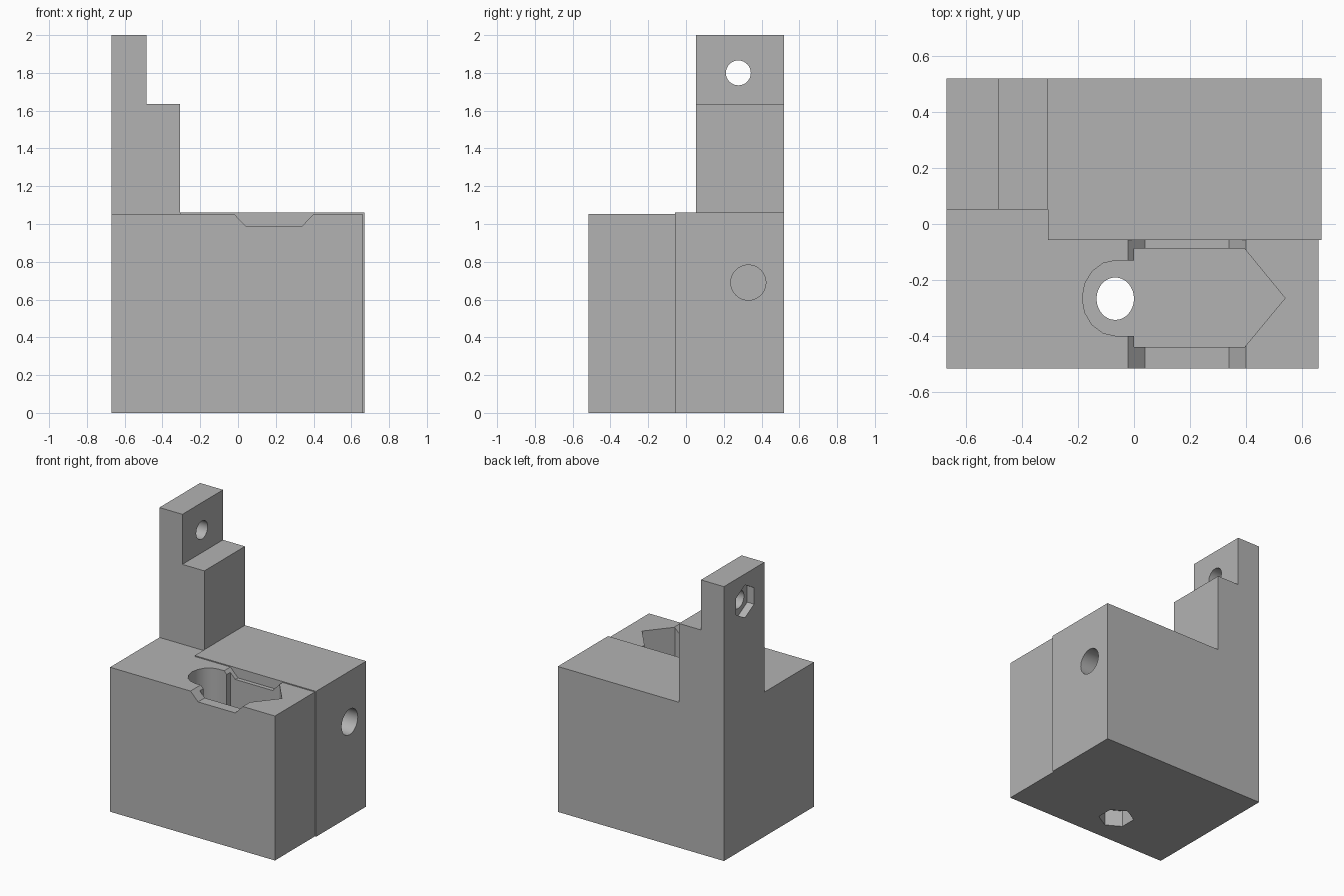
import bpy
from math import pi, cos, sin
from mathutils import Vector

cube = bpy.data.objects.get("Cube")
if cube:
    bpy.data.objects.remove(cube)

grey = bpy.data.materials.new("plain grey")
grey.use_nodes = True
colour = (0.45, 0.45, 0.45, 1)
grey.diffuse_color = colour
grey.node_tree.nodes["Principled BSDF"].inputs["Base Color"].default_value = colour


def prism(name, outline, axis, low, high):
    """Extrude a closed outline along an axis; outline uses the other two axes in order."""
    a, b = [i for i in range(3) if i != axis]
    verts = []
    for level in (low, high):
        for p, q in outline:
            v = Vector()
            v[a], v[b], v[axis] = p, q, level
            verts.append(v)
    n = len(outline)
    faces = [list(range(n))[::-1], list(range(n, 2 * n))]
    faces += [(i, (i + 1) % n, n + (i + 1) % n, n + i) for i in range(n)]
    if axis == 1:
        faces = [list(f)[::-1] for f in faces]
    mesh = bpy.data.meshes.new(name)
    mesh.from_pydata(verts, [], faces)
    mesh.materials.append(grey)
    obj = bpy.data.objects.new(name, mesh)
    bpy.context.collection.objects.link(obj)
    return obj


def rect(x0, x1, y0, y1):
    return [(x0, y0), (x1, y0), (x1, y1), (x0, y1)]


def ring(cx, cy, rx, ry, n, start=0):
    return [(cx + rx * cos(start + 2 * pi * i / n), cy + ry * sin(start + 2 * pi * i / n))
            for i in range(n)]


def combine(target, tool, operation):
    tool.hide_render = True
    mod = target.modifiers.new(tool.name, 'BOOLEAN')
    mod.operation, mod.solver, mod.object = operation, 'EXACT', tool
    bpy.context.view_layer.objects.active = target
    bpy.ops.object.modifier_apply(modifier=mod.name)
    bpy.data.objects.remove(tool)


# Main block, with the slightly prouder rear half
body = prism("bracket_body", rect(-0.67, 0.66, -0.517, 0.52), 2, 0, 1.053)
combine(body, prism("rear_block", rect(-0.308, 0.67, -0.058, 0.52), 2, 0, 1.06), 'UNION')

# Stepped upright arm
arm = [(-0.67, 0.5), (-0.308, 0.5), (-0.308, 1.635), (-0.485, 1.635), (-0.485, 2), (-0.67, 2)]
combine(body, prism("stepped_arm", arm, 1, 0.052, 0.52), 'UNION')

# Shallow channel across the front half
channel = [(-0.04, 1.073), (0.04, 0.99), (0.34, 0.99), (0.42, 1.073)]
cutters = [prism("top_channel", channel, 1, -0.6, -0.058)]

# Deep pocket: pointed slot joined to a rounded end, bolt hole and nut recess below
slot = [(0, -0.44), (0.395, -0.44), (0.54, -0.265), (0.395, -0.088), (0, -0.088)]
floor = 0.3
cutters += [
    prism("pointed_pocket", slot, 2, floor, 1.2),
    prism("round_pocket", ring(-0.065, -0.265, 0.12, 0.135, 16), 2, floor, 1.2),
    prism("pocket_link", rect(-0.065, 0.05, -0.4, -0.13), 2, floor, 1.2),
    prism("bolt_hole", ring(-0.067, -0.267, 0.067, 0.076, 32), 2, -0.1, 0.5),
    prism("nut_recess", ring(-0.067, -0.267, 0.12, 0.12, 6, pi / 2), 2, -0.1, 0.12),
    # Blind side hole and the arm's bolt hole with its nut recess
    prism("side_hole", ring(0.33, 0.69, 0.093, 0.093, 32), 0, 0.1, 0.8),
    prism("arm_hole", ring(0.277, 1.8, 0.066, 0.066, 32), 0, -0.8, -0.4),
    prism("arm_nut_recess", ring(0.277, 1.8, 0.12, 0.12, 6, pi / 2), 0, -0.8, -0.615),
]
for cutter in cutters:
    combine(body, cutter, 'DIFFERENCE')

body.select_set(True)
bpy.context.view_layer.objects.active = body
bpy.ops.object.shade_smooth_by_angle(angle=pi / 7)
